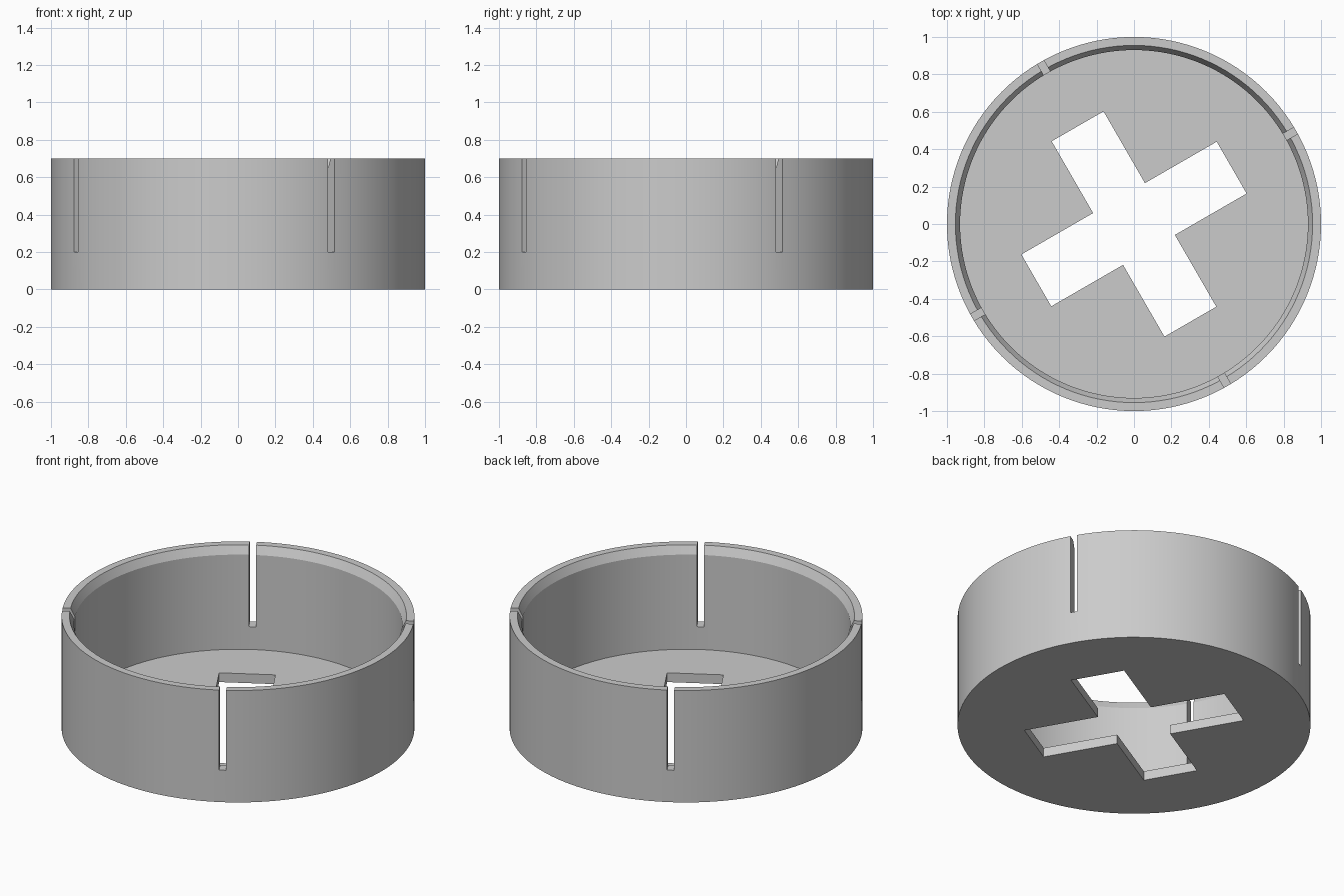
import bpy, bmesh, math
from mathutils import Matrix

if "Cube" in bpy.data.objects:
    bpy.data.objects.remove(bpy.data.objects["Cube"])

SEGMENTS = 128
TILT = math.radians(30)          # rotation shared by the slots and the cross
HEIGHT, FLOOR = 0.70, 0.058

grey = bpy.data.materials.new("light grey")
grey.diffuse_color = (0.6, 0.6, 0.6, 1)
grey.use_nodes = True
grey.node_tree.nodes["Principled BSDF"].inputs["Base Color"].default_value = grey.diffuse_color


def make_object(name, bm):
    bmesh.ops.recalc_face_normals(bm, faces=bm.faces)
    mesh = bpy.data.meshes.new(name)
    bm.to_mesh(mesh)
    bm.free()
    mesh.materials.append(grey)
    obj = bpy.data.objects.new(name, mesh)
    bpy.context.collection.objects.link(obj)
    return obj


def lathe(name, profile):
    """Revolve (radius, z) points and cap both ends with flat discs."""
    bm = bmesh.new()
    rings = []
    for r, z in profile:
        rings.append([bm.verts.new((r * math.cos(2 * math.pi * i / SEGMENTS),
                                    r * math.sin(2 * math.pi * i / SEGMENTS), z))
                      for i in range(SEGMENTS)])
    for a, b in zip(rings, rings[1:]):
        for i in range(SEGMENTS):
            j = (i + 1) % SEGMENTS
            bm.faces.new((a[i], a[j], b[j], b[i]))
    bm.faces.new(rings[0])
    bm.faces.new(rings[-1])
    return make_object(name, bm)


def prism(name, outline, z0, z1):
    """Extrude a flat outline from z0 to z1."""
    bm = bmesh.new()
    face = bm.faces.new([bm.verts.new((x, y, z0)) for x, y in outline])
    top = bmesh.ops.extrude_face_region(bm, geom=[face])["geom"]
    bmesh.ops.translate(bm, vec=(0, 0, z1 - z0),
                        verts=[v for v in top if isinstance(v, bmesh.types.BMVert)])
    bm.transform(Matrix.Rotation(TILT, 4, "Z"))
    return make_object(name, bm)


def plus_outline(length, half):
    """Plus-shaped outline: arm length and arm half width."""
    pts = []
    for k in range(4):
        c, s = round(math.cos(k * math.pi / 2)), round(math.sin(k * math.pi / 2))
        for x, y in ((length, -half), (length, half), (half, half)):
            pts.append((c * x - s * y, s * x + c * y))
    return pts


# Round cup: outer wall, flat rim, chamfered lip, inner wall and floor
cup = lathe("round_cup", [(1, 0), (1, HEIGHT), (0.955, HEIGHT),
                          (0.93, 0.65), (0.93, FLOOR)])

# Cross-shaped hole in the floor, and four narrow slots in the wall
cutters = [prism("cross_hole_cutter", plus_outline(0.603, 0.16), -0.1, 0.15),
           prism("wall_slot_cutter", plus_outline(1.2, 0.02), 0.2, 0.9)]

for cutter in cutters:
    mod = cup.modifiers.new(cutter.name, "BOOLEAN")
    mod.operation = "DIFFERENCE"
    mod.solver = "EXACT"
    mod.object = cutter
    bpy.context.view_layer.objects.active = cup
    bpy.ops.object.modifier_apply(modifier=mod.name)
    bpy.data.objects.remove(cutter)

# Smooth walls with crisp rims and cut edges
bpy.ops.object.select_all(action="DESELECT")
cup.select_set(True)
bpy.context.view_layer.objects.active = cup
bpy.ops.object.shade_smooth_by_angle(angle=math.radians(20))
